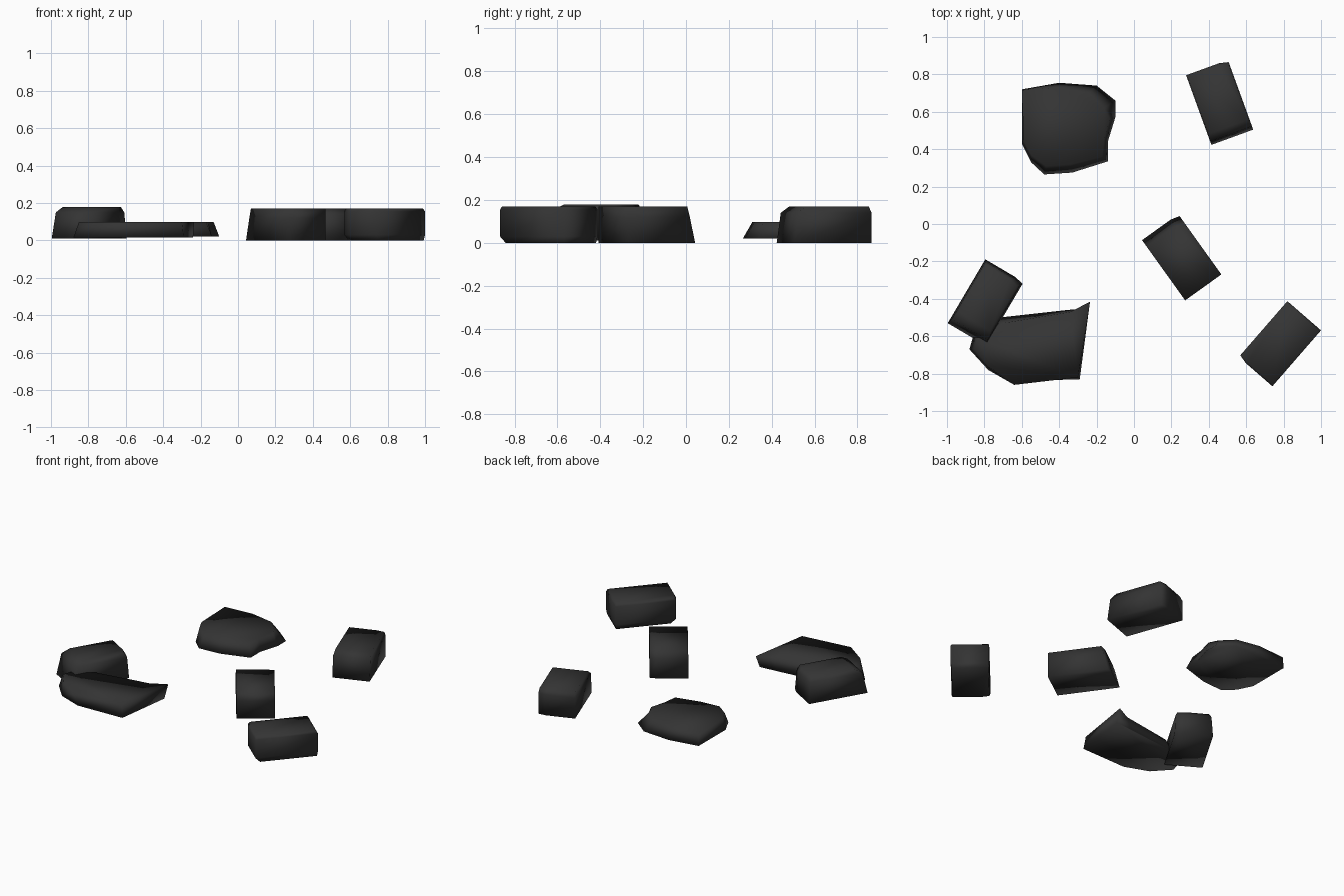
import bpy, bmesh
from math import radians
from mathutils import Matrix, Vector

cube = bpy.data.objects.get("Cube")
if cube:
    bpy.data.objects.remove(cube, do_unlink=True)

stone = bpy.data.materials.new("dark_stone")
stone.use_nodes = True
colour = (0.034, 0.034, 0.034, 1)
stone.diffuse_color = colour
stone.node_tree.nodes["Principled BSDF"].inputs["Base Color"].default_value = colour


def loft(name, rings):
    """Closed, smooth shaded solid through stacked rings of equal point count."""
    bm = bmesh.new()
    loops = [[bm.verts.new(p) for p in ring] for ring in rings]
    n = len(loops[0])
    for low, high in zip(loops, loops[1:]):
        for i in range(n):
            j = (i + 1) % n
            bm.faces.new((low[i], low[j], high[j], high[i]))
    bm.faces.new(loops[0][::-1])
    bm.faces.new(loops[-1])
    bmesh.ops.recalc_face_normals(bm, faces=bm.faces)
    for f in bm.faces:
        f.smooth = True
    mesh = bpy.data.meshes.new(name)
    bm.to_mesh(mesh)
    bm.free()
    mesh.materials.append(stone)
    obj = bpy.data.objects.new(name, mesh)
    bpy.context.collection.objects.link(obj)
    return obj


def block(name, x, y, angle, sections, half_w=0.119, half_l=0.198):
    """Rough block; each section is height, near inset, far inset, side inset."""
    place = Matrix.Translation((x, y, 0)) @ Matrix.Rotation(radians(angle), 4, "Z")
    rings = []
    for z, near, far, side in sections:
        w, a, b = half_w - side, near - half_l, half_l - far
        outline = [(-w, a), (w, a), (w, b - 0.012), (w - 0.05, b), (-w, b)]
        rings.append([place @ Vector((px, py, z)) for px, py in outline])
    loft(name, rings)


def slab(name, bottom, top, low, high):
    loft(name, [[(x, y, low) for x, y in bottom], [(x, y, high) for x, y in top]])


# Four chipped blocks
block("back_block", 0.458, 0.65, 20,
      [(0, 0, 0, 0), (0.14, 0.02, 0, 0), (0.17, 0.06, 0.012, 0.005)])
block("right_block", -0.793, -0.42, -30.5,
      [(0.01, 0, 0, 0), (0.15, 0.03, 0.01, 0.008), (0.178, 0.08, 0.025, 0.02)])
block("middle_block", 0.255, -0.178, 35.6,
      [(0, 0, 0, 0), (0.12, 0, 0.03, 0), (0.17, 0, 0.045, 0)])
block("left_block", 0.78, -0.64, 139,
      [(0, 0.005, 0.03, 0.005), (0.03, 0, 0, 0), (0.155, 0, 0, 0), (0.17, 0.01, 0.008, 0.005)])

# Broad flat slab at the back
slab("back_slab",
     [(-0.60, 0.72), (-0.60, 0.43), (-0.55, 0.33), (-0.48, 0.265), (-0.33, 0.275),
      (-0.14, 0.335), (-0.14, 0.44), (-0.10, 0.57), (-0.10, 0.66), (-0.20, 0.74), (-0.40, 0.755)],
     [(-0.60, 0.715), (-0.59, 0.45), (-0.55, 0.37), (-0.47, 0.31), (-0.34, 0.32),
      (-0.17, 0.36), (-0.16, 0.45), (-0.13, 0.56), (-0.16, 0.62), (-0.24, 0.70), (-0.40, 0.73)],
     0.02, 0.098)

# Pointed slab tucked under the right block
slab("front_slab",
     [(-0.88, -0.67), (-0.78, -0.78), (-0.62, -0.84), (-0.29, -0.83),
      (-0.24, -0.45), (-0.36, -0.46), (-0.72, -0.50), (-0.86, -0.60)],
     [(-0.85, -0.67), (-0.78, -0.76), (-0.64, -0.86), (-0.30, -0.82),
      (-0.235, -0.415), (-0.34, -0.47), (-0.70, -0.53), (-0.83, -0.61)],
     0.015, 0.1)
